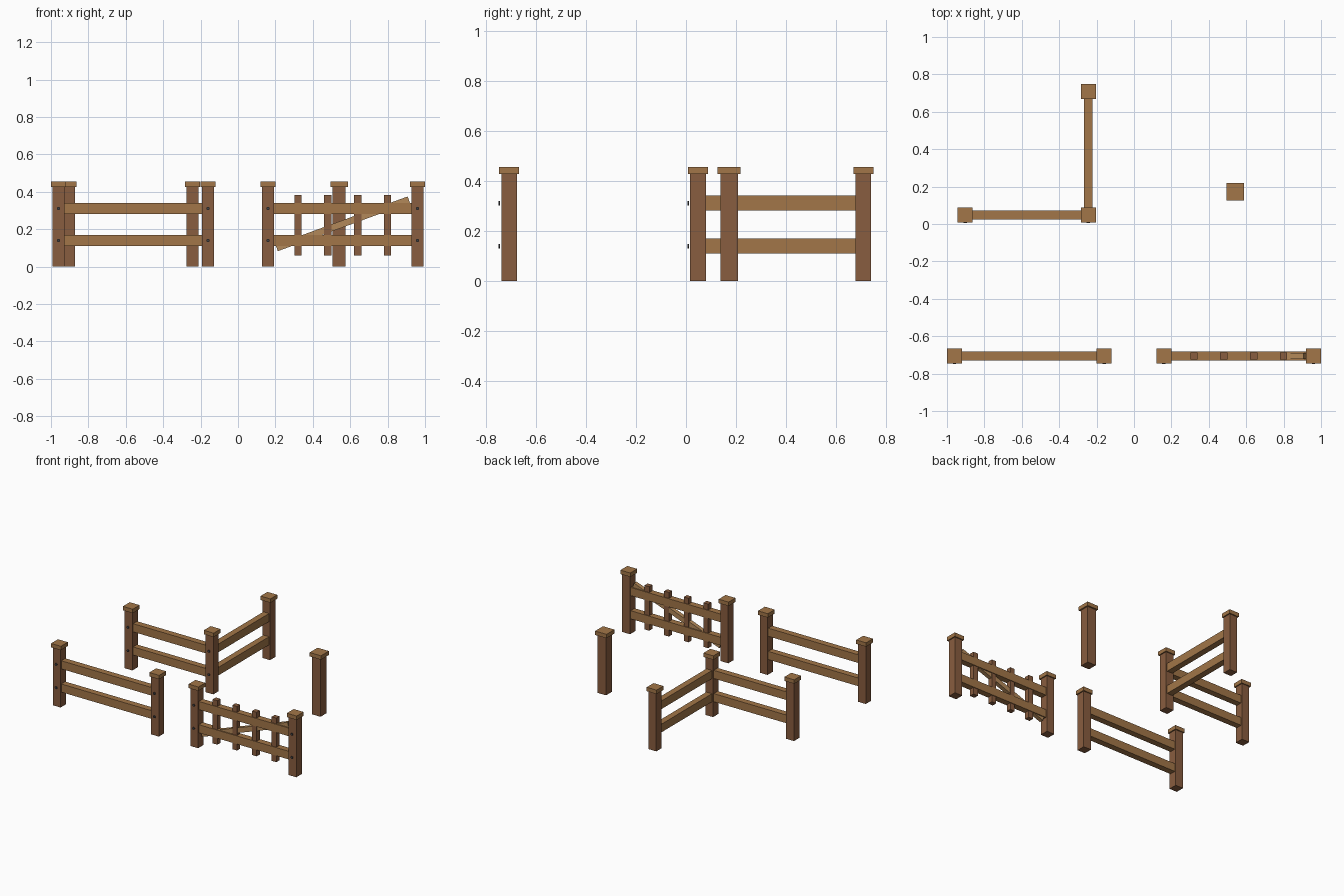
import bpy, bmesh, math
from mathutils import Matrix, Vector

if "Cube" in bpy.data.objects:
    bpy.data.objects.remove(bpy.data.objects["Cube"])


def material(name, rgb):
    m = bpy.data.materials.new(name)
    m.diffuse_color = (*rgb, 1)
    m.use_nodes = True
    m.node_tree.nodes["Principled BSDF"].inputs["Base Color"].default_value = m.diffuse_color
    return m


DARK = material("post_wood", (0.25, 0.11, 0.05))
WOOD = material("rail_wood", (0.36, 0.18, 0.065))
LIGHT = material("brace_wood", (0.45, 0.25, 0.10))
IRON = material("iron", (0.05, 0.05, 0.055))

POST_H, TOP = 0.427, 0.456
RAIL_Z = (0.14, 0.311)
RAIL_T, RAIL_H = 0.046, 0.06


def finish(name, bm, mat):
    mesh = bpy.data.meshes.new(name)
    bm.to_mesh(mesh)
    bm.free()
    mesh.materials.append(mat)
    ob = bpy.data.objects.new(name, mesh)
    bpy.context.collection.objects.link(ob)
    return ob


def box(name, centre, size, mat, tilt=0):
    bm = bmesh.new()
    bmesh.ops.create_cube(bm, size=1, matrix=Matrix.Diagonal((*size, 1)))
    ob = finish(name, bm, mat)
    ob.location = centre
    ob.rotation_euler.y = tilt
    return ob


def post(name, x, y, w=0.063, cap=0.08):
    box(name + "_post", (x, y, POST_H / 2), (w, w, POST_H), DARK)
    box(name + "_cap", (x, y, (POST_H + TOP) / 2), (cap, cap, TOP - POST_H), WOOD)


def bolts(name, x, y):
    # pair of bolt heads just proud of the front post face
    for z in RAIL_Z:
        bm = bmesh.new()
        bmesh.ops.create_cone(bm, cap_ends=True, segments=8, radius1=0.009,
                              radius2=0.009, depth=0.006,
                              matrix=Matrix.Rotation(math.pi / 2, 4, 'X'))
        finish(name + "_bolt", bm, IRON).location = (x, y - 0.039, z)


def rails(name, a, b):
    # two horizontal rails between the post centres a and b
    a, b = Vector(a), Vector(b)
    mid, d = (a + b) / 2, b - a
    size = (max(abs(d.x), RAIL_T), max(abs(d.y), RAIL_T), RAIL_H)
    for z in RAIL_Z:
        box(name + "_rail", (mid.x, mid.y, z), size, WOOD)


FRONT_Y = -0.706

# straight section and gate section
for name, x0, x1 in (("straight", -0.96, -0.16), ("gate", 0.16, 0.96)):
    for x in (x0, x1):
        post(name, x, FRONT_Y)
        bolts(name, x, FRONT_Y)
    rails(name, (x0, FRONT_Y), (x1, FRONT_Y))

# gate pickets and diagonal brace
for i in range(4):
    box("gate_picket", (0.32 + 0.16 * i, FRONT_Y, 0.222), (0.038, 0.036, 0.324), DARK)
box("gate_brace", (0.56, FRONT_Y, 0.229), (0.752, 0.03, 0.036), LIGHT, -math.radians(20.1))

# corner section
end_a, corner, end_b = (-0.903, 0.048), (-0.244, 0.048), (-0.244, 0.708)
for p in (end_a, corner, end_b):
    post("corner", *p)
for p in (end_a, corner):
    bolts("corner", *p)
rails("corner_side", end_a, corner)
rails("corner_back", corner, end_b)

# lone post
post("single", 0.541, 0.172, 0.07, 0.092)
